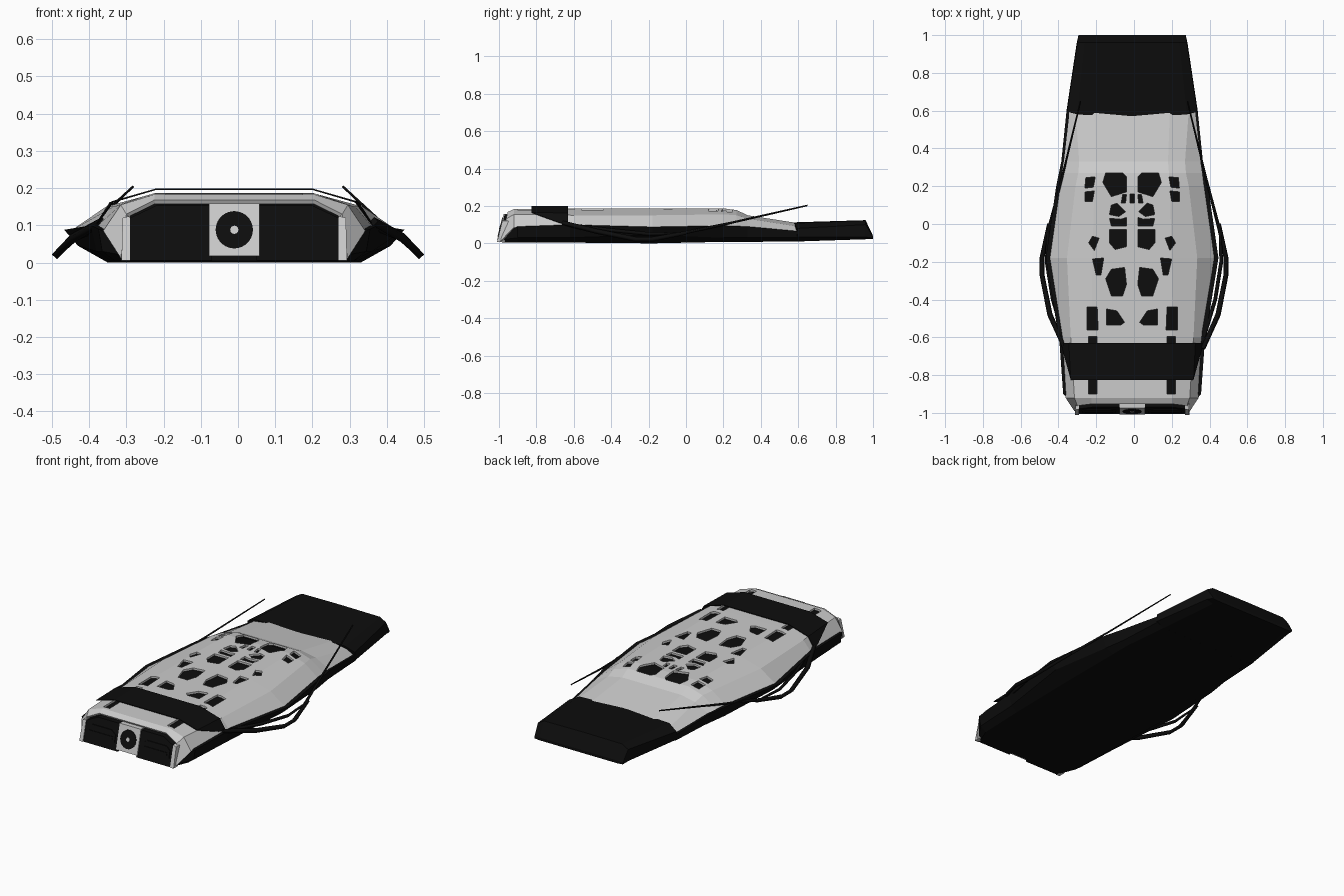
import bpy, bmesh, math

if "Cube" in bpy.data.objects:
    bpy.data.objects.remove(bpy.data.objects["Cube"])

CX = -0.01  # body centreline
black = bpy.data.materials.new("black")
black.diffuse_color = (0.004, 0.004, 0.004, 1)
black.use_nodes = True
black.node_tree.nodes["Principled BSDF"].inputs["Base Color"].default_value = black.diffuse_color


def finish(name, bm, mat=None, recalc=True):
    if recalc:
        bmesh.ops.recalc_face_normals(bm, faces=bm.faces)
    me = bpy.data.meshes.new(name)
    bm.to_mesh(me)
    bm.free()
    ob = bpy.data.objects.new(name, me)
    ob.location.x = CX
    bpy.context.collection.objects.link(ob)
    if mat:
        me.materials.append(mat)
    return ob


def loft(name, sections, mat=None, closed=True):
    """sections: (y, lean, half profile of (x, z[, dy])), mirrored in x"""
    bm = bmesh.new()
    rows = []
    for y, k, half in sections:
        pts = [(p[0], y + k * p[1] + (p[2] if len(p) > 2 else 0), p[1]) for p in half]
        pts += [(-x, v, z) for x, v, z in reversed(pts)]
        rows.append([bm.verts.new(p) for p in pts])
    n = len(rows[0])
    for a, b in zip(rows, rows[1:]):
        for i in range(n if closed else n - 1):
            j = (i + 1) % n
            bm.faces.new((a[i], b[i], b[j], a[j]))
    if closed:
        bm.faces.new(rows[0])
        bm.faces.new(rows[-1])
    return finish(name, bm, mat, closed)


def add_prism(bm, front, back):
    f = [bm.verts.new(p) for p in front]
    b = [bm.verts.new(p) for p in back]
    bm.faces.new(f)
    bm.faces.new(b)
    for i in range(len(f)):
        j = (i + 1) % len(f)
        bm.faces.new((f[i], f[j], b[j], b[i]))


def nose_plate(name, outlines, proud, mat=None):
    """plates lying on the leaning front face"""
    bm = bmesh.new()
    for pts in outlines:
        add_prism(bm, [(x, -1 + .25 * z - proud, z) for x, z in pts],
                  [(x, -.97 + .25 * z, z) for x, z in pts])
    return finish(name, bm, mat)


def flip(pts):
    return [(-x, v) for x, v in pts]


# upper shell: rim, shoulder, top edge
shell_sections = [
    (-.995, .25, [(.305, .012), (.29, .13), (.215, .168)]),
    (-.92, 0, [(.352, .085), (.305, .155), (.215, .183)]),
    (-.60, 0, [(.372, .095), (.325, .15), (.215, .186)]),
    (-.18, 0, [(.435, .088), (.345, .15), (.21, .187)]),
    (.20, 0, [(.385, .092), (.30, .155), (.20, .187)]),
    (.27, 0, [(.375, .09), (.285, .15), (.195, .178)]),
    (.33, 0, [(.365, .088), (.28, .132), (.19, .15)]),
    (.60, 0, [(.34, .06), (.30, .09), (.20, .108)]),
]
shell = loft("upper_shell", shell_sections, closed=False)
sol = shell.modifiers.new("thickness", 'SOLIDIFY')
sol.thickness, sol.offset = .012, -1

# dark core seen through the openings
core = [(y + (.012 if k else 0), k, [(x - .012, max(z - .018, .006)) for x, z in h])
        for y, k, h in shell_sections]
loft("inner_core", core, black)

# openings in the shell, right side, mirrored
holes = [
    [(.03, .17), (.03, .25), (.05, .27), (.14, .27), (.155, .22), (.11, .145)],
    [(.195, .25), (.245, .245), (.25, .19), (.205, .195)],
    [(.2, .175), (.25, .17), (.25, .12), (.21, .12)],
    [(.03, .155), (.05, .155), (.058, .11), (.035, .11)],
    [(.035, .065), (.08, .11), (.11, .10), (.12, .05), (.07, .04)],
    [(.03, .035), (.06, .025), (.12, .03), (.11, -.01), (.03, -.01)],
    [(.03, -.03), (.12, -.03), (.12, -.10), (.09, -.135), (.03, -.12)],
    [(.175, -.075), (.21, -.065), (.23, -.10), (.20, -.14)],
    [(.15, -.18), (.21, -.185), (.19, -.27), (.165, -.27)],
    [(.04, -.23), (.11, -.24), (.14, -.29), (.11, -.38), (.05, -.38), (.03, -.32)],
    [(.135, -.45), (.08, -.46), (.04, -.52), (.06, -.535), (.135, -.535)],
    [(.185, -.44), (.24, -.44), (.24, -.56), (.18, -.56)],
    [(.185, -.595), (.23, -.595), (.23, -.90), (.185, -.90)],
]
bm = bmesh.new()
slot = [[(-.012, .16), (.012, .16), (.012, .11), (-.012, .11)]]
for pts in holes + [flip(h) for h in holes] + slot:
    add_prism(bm, [(x, y, .11) for x, y in pts], [(x, y, .3) for x, y in pts])
cutter = finish("opening_cutter", bm)
cutter.hide_render = True
cutter.hide_viewport = False
cutter.display_type = 'WIRE'
cut = shell.modifiers.new("openings", 'BOOLEAN')
cut.object, cut.operation, cut.solver = cutter, 'DIFFERENCE', 'EXACT'

# lower hull with side bulge
loft("lower_hull", [
    (-.985, .25, [(.285, .004), (.30, .02), (.30, .06)]),
    (-.90, 0, [(.32, .004), (.355, .03), (.365, .09)]),
    (-.62, 0, [(.33, .004), (.37, .03), (.385, .10)]),
    (-.18, 0, [(.34, .0), (.42, .045), (.457, .088)]),
    (.20, 0, [(.33, .008), (.38, .03), (.402, .095)]),
    (.33, 0, [(.33, .008), (.36, .03), (.375, .09)]),
    (.60, 0, [(.30, .01), (.345, .03), (.347, .065)]),
], black)

# tail block with sloping end
loft("tail_block", [
    (.565, 0, [(.30, .01, .03), (.348, .035, .03), (.345, .08, .03), (.29, .108, .015), (.02, .112)]),
    (.96, 0, [(.25, .022), (.293, .035), (.29, .10), (.25, .122), (.02, .124)]),
    (1.0, 0, [(.25, .024), (.284, .027), (.284, .036), (.25, .04), (.02, .04)]),
], black)

# wrap-over band
band = loft("cross_band", [
    (-.825, 0, [(.365, .112, .145), (.325, .166), (.21, .199)]),
    (-.63, 0, [(.375, .10), (.335, .162), (.21, .199)]),
], black, closed=False)
sol = band.modifiers.new("thickness", 'SOLIDIFY')
sol.thickness, sol.offset = .004, -1

# front face: dark panels, raised trims, grey posts and centre block
panel = [(.06, .006), (.28, .006), (.28, .12), (.21, .153), (.06, .153)]
nose_plate("front_panels", [panel, flip(panel)], .008, black)
trim = [(.085, .05), (.115, .03), (.24, .03), (.265, .05), (.265, .09), (.24, .11), (.115, .11), (.085, .09)]
nose_plate("front_insets", [trim, flip(trim)], .012, black)
slat = [(.10, .062), (.25, .062), (.25, .078), (.10, .078)]
nose_plate("front_slats", [slat, flip(slat)], .015, black)
post = [(.28, .006), (.303, .006), (.30, .12), (.28, .125)]
nose_plate("front_posts", [post, flip(post)], .012)
nose_plate("centre_block", [[(-.068, .018), (.068, .018), (.068, .158), (-.068, .158)]], .014)


def disc(r, n):
    return [(r * math.cos(2 * math.pi * i / n), .088 + r * math.sin(2 * math.pi * i / n)) for i in range(n)]


nose_plate("round_port", [disc(.05, 40)], .017, black)
nose_plate("port_centre", [disc(.011, 20)], .019)


# side hoops running into thin rear whips
def strut(name, pts):
    cu = bpy.data.curves.new(name, 'CURVE')
    cu.dimensions = '3D'
    cu.bevel_depth, cu.bevel_resolution, cu.use_fill_caps = 1, 0, True
    sp = cu.splines.new('POLY')
    sp.points.add(len(pts) - 1)
    for p, (x, y, z, r) in zip(sp.points, pts):
        p.co, p.radius = (x, y, z, 1), r
    cu.materials.append(black)
    bpy.context.collection.objects.link(bpy.data.objects.new(name, cu))


for side, s in (("right", 1), ("left", -1)):
    strut("side_hoop_" + side, [(s * .365, -.66, .11, .012), (s * .445, -.48, .065, .014),
                                (s * .487, -.27, .022, .013), (s * .487, -.18, .022, .013),
                                (s * .45, 0, .056, .010)])
    strut("rear_whip_" + side, [(s * .485, -.16, .024, .011), (s * .38, .25, .112, .006),
                                (s * .283, .65, .203, .004)])
    strut("inner_strut_" + side, [(s * .37, -.60, .095, .010), (s * .43, -.40, .07, .010),
                                  (s * .462, -.20, .05, .010), (s * .455, -.02, .055, .007)])
